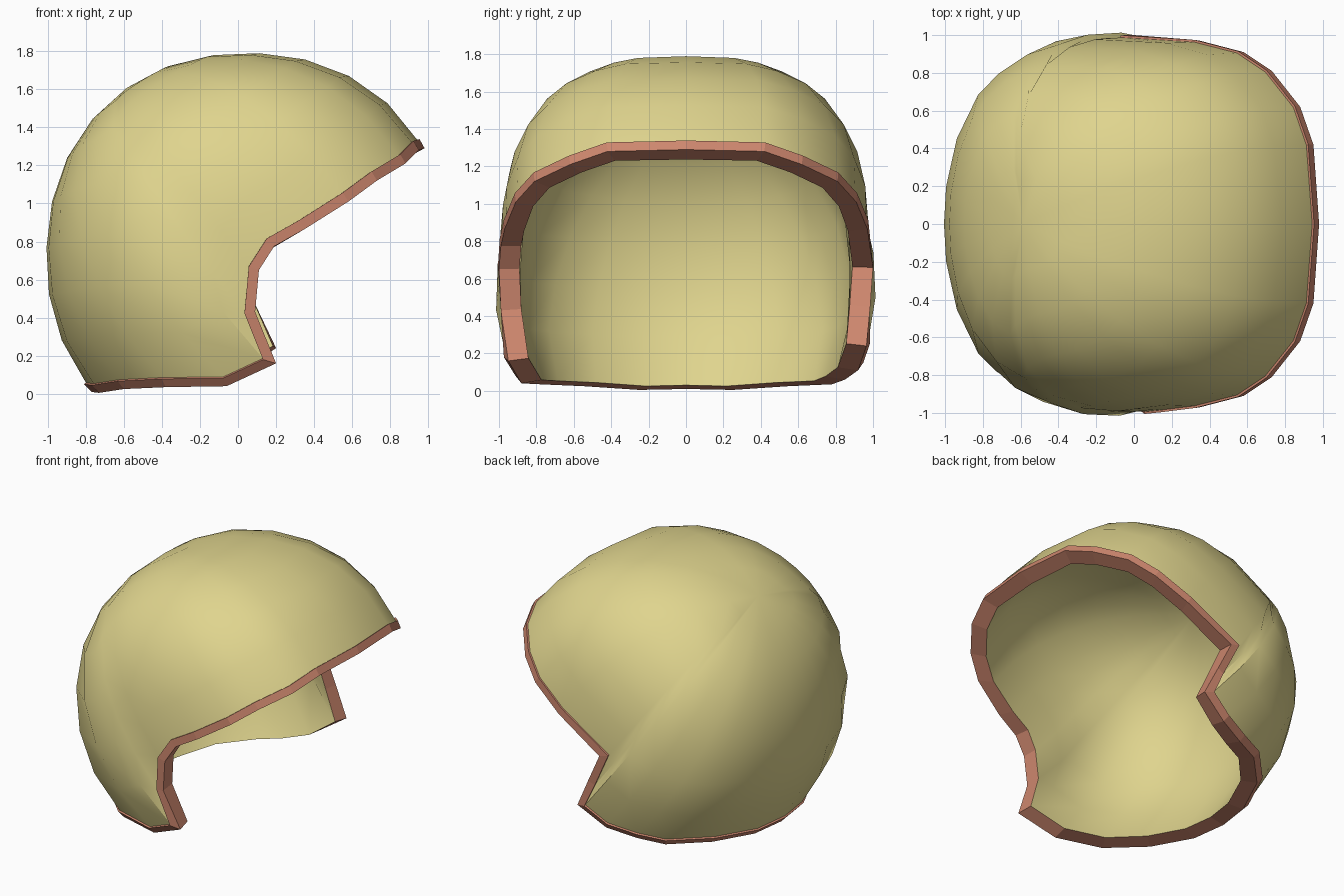
import bpy, bmesh
from mathutils import Vector

if "Cube" in bpy.data.objects:
    bpy.data.objects.remove(bpy.data.objects["Cube"], do_unlink=True)

CENTRE = Vector((0.05, 0, 0.78))
CROWN = Vector((-0.6, 0, 0.78)).normalized()   # direction the rings close towards
WALL, BAND, LIP, RINGS = 0.11, 0.055, 0.012, 7


def make_material(name, colour):
    mat = bpy.data.materials.new(name)
    mat.use_nodes = True
    mat.diffuse_color = (*colour, 1)
    mat.node_tree.nodes["Principled BSDF"].inputs["Base Color"].default_value = (*colour, 1)
    return mat


khaki = make_material("khaki", (0.74, 0.66, 0.27))
terracotta = make_material("terracotta", (0.61, 0.24, 0.155))

# Opening outline, one side at a time from brow to nape (y is mirrored for the right)
brow = [(.95, .42, 1.28), (.88, .62, 1.21), (.73, .81, 1.12), (.58, .91, 1.01), (.35, .97, .865)]
right_cheek = [(.19, .99, .775), (.11, 1, .65), (.09, .99, .43), (.2, .95, .16), (-.06, .88, .04)]
left_cheek = [(0, 1, .66), (.1, .985, .45), (.2, .965, .24), (0, .92, .11), (-.2, .85, .06)]
nape = [(-.38, .78, .035), (-.6, .55, .025), (-.73, .25, .005)]

right = [Vector((x, -y, z)) for x, y, z in brow + right_cheek + nape]
left = [Vector(p) for p in brow + left_cheek + nape]
edge = [Vector((.98, 0, 1.29))] + right + [Vector((-.77, 0, .01))] + left[::-1]
COUNT = len(edge)


def dome_radius(d):
    """Distance from the centre to the rounded dome along direction d."""
    x, y, z = abs(d.x) / 1.035, abs(d.y) / 0.99, abs(d.z) / 1.01
    return ((x ** 2.15 + z ** 2.15) ** (2.55 / 2.15) + y ** 2.55) ** (-1 / 2.55)


def inset(p):
    """Move a point through the wall thickness, nearly level in the lower half."""
    d = CENTRE - p
    if d.z > 0:
        d.z *= 0.2
    return p + d.normalized() * WALL


def band_top(i):
    """Mitred offset of the outline, along the surface."""
    p = edge[i]
    e = (edge[(i + 1) % COUNT] - p).normalized() + (p - edge[i - 1]).normalized()
    inward = e.cross((p - CENTRE).normalized()).normalized()
    return p + inward * BAND * min(1.5, 2 / e.length)


def dome_rings(start):
    """Rings from the start loop to just short of the crown."""
    rings = [start]
    for k in range(1, RINGS):
        t = k / RINGS
        ring = []
        for p in start:
            d = (p - CENTRE).normalized()
            fit = (p - CENTRE).length / dome_radius(d)
            d = d.slerp(CROWN, t)
            ring.append(CENTRE + d * dome_radius(d) * (1 + (fit - 1) * (1 - t) ** 2))
        rings.append(ring)
    return rings


def build(name, rings, mat, smooth, pole=None, flip=False):
    bm = bmesh.new()
    loops = [[bm.verts.new(p) for p in ring] for ring in rings]
    for a, b in zip(loops, loops[1:]):
        for i in range(COUNT):
            j = (i + 1) % COUNT
            bm.faces.new((a[i], b[i], b[j], a[j]))
    if pole:
        tip = bm.verts.new(pole)
        for i in range(COUNT):
            bm.faces.new((loops[-1][i], tip, loops[-1][(i + 1) % COUNT]))
    if flip:
        bmesh.ops.reverse_faces(bm, faces=bm.faces)
    mesh = bpy.data.meshes.new(name)
    bm.to_mesh(mesh)
    bm.free()
    mesh.materials.append(mat)
    obj = bpy.data.objects.new(name, mesh)
    bpy.context.collection.objects.link(obj)
    if smooth:
        bpy.ops.object.select_all(action='DESELECT')
        obj.select_set(True)
        bpy.context.view_layer.objects.active = obj
        bpy.ops.object.shade_smooth_by_angle()
    return obj


top = [band_top(i) for i in range(COUNT)]
base = [p + (CENTRE - p).normalized() * LIP for p in top]
crown_point = CENTRE + CROWN * dome_radius(CROWN)
outer = dome_rings(base)
inner_edge = [inset(p) for p in edge]

# Outer shell, inner lining and the raised edge trim
build("outer_shell", outer, khaki, True, crown_point)
lining = [inner_edge] + [[inset(p) for p in ring] for ring in outer[1:]]
build("inner_lining", lining, khaki, True, inset(crown_point), flip=True)
build("edge_trim", [inner_edge, edge, top, base], terracotta, False)
